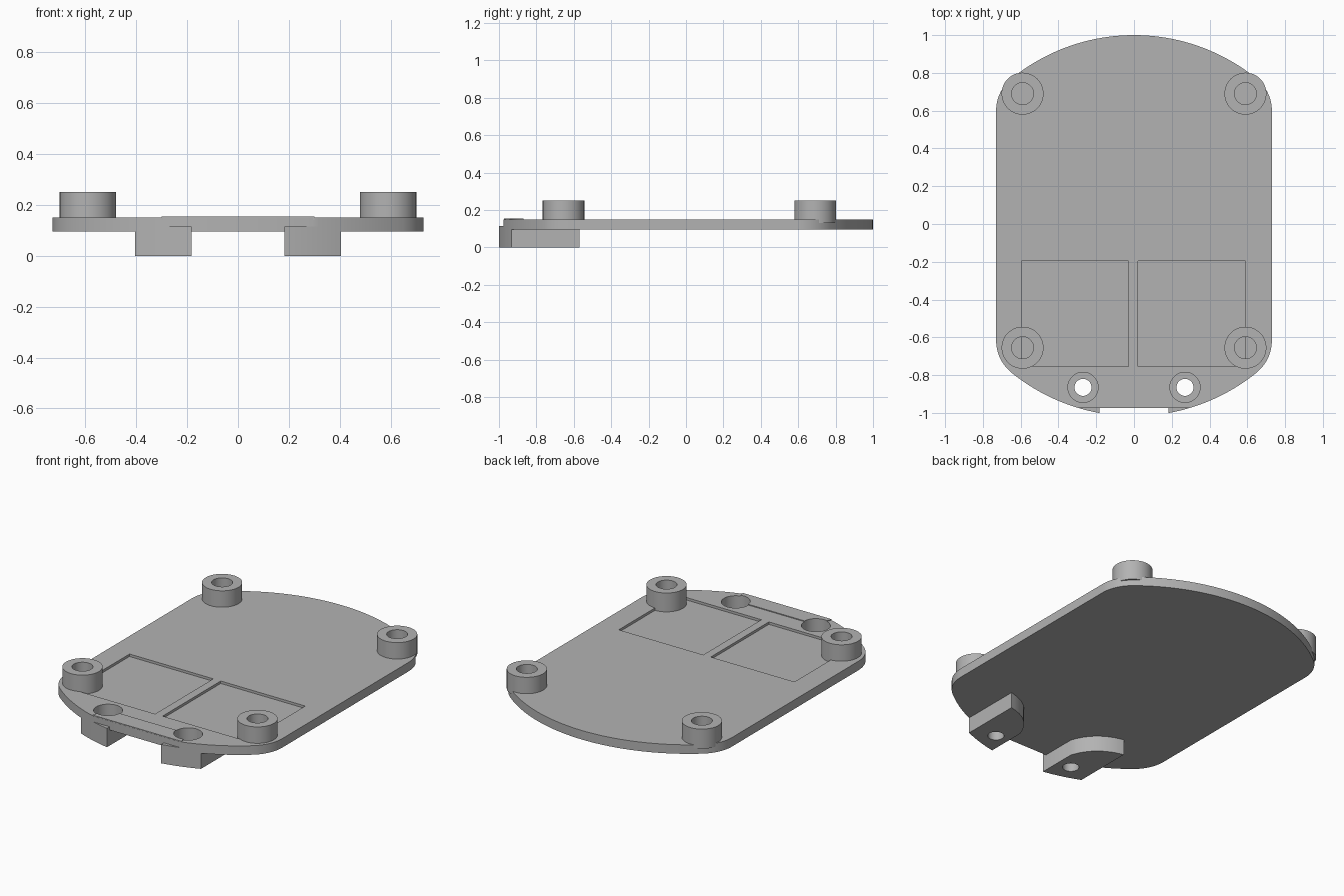
import bpy, bmesh
from math import sin, cos, pi, sqrt, radians, atan2

cube = bpy.data.objects.get("Cube")
if cube:
    bpy.data.objects.remove(cube, do_unlink=True)

grey = bpy.data.materials.new("plain_grey")
grey.use_nodes = True
grey.diffuse_color = (0.45, 0.45, 0.45, 1)
grey.node_tree.nodes["Principled BSDF"].inputs["Base Color"].default_value = (0.45, 0.45, 0.45, 1)


def prism(name, points, low, high):
    """Extrude a closed xy outline from low to high."""
    bm = bmesh.new()
    face = bm.faces.new([bm.verts.new((x, y, low)) for x, y in points])
    grown = bmesh.ops.extrude_face_region(bm, geom=[face])["geom"]
    for v in grown:
        if isinstance(v, bmesh.types.BMVert):
            v.co.z = high
    bmesh.ops.recalc_face_normals(bm, faces=bm.faces)
    mesh = bpy.data.meshes.new(name)
    bm.to_mesh(mesh)
    bm.free()
    mesh.materials.append(grey)
    obj = bpy.data.objects.new(name, mesh)
    bpy.context.collection.objects.link(obj)
    return obj


def arc(cx, cy, r, start, end, steps):
    return [(cx + r * cos(start + (end - start) * i / steps),
             cy + r * sin(start + (end - start) * i / steps)) for i in range(steps + 1)]


def circle(cx, cy, r):
    return arc(cx, cy, r, 0, 2 * pi, 64)[:-1]


def box(x0, x1, y0, y1):
    return [(x0, y0), (x1, y0), (x1, y1), (x0, y1)]


def cut(obj, points, low, high):
    """Subtract a prism and discard the cutter."""
    cutter = prism("cutter", points, low, high)
    cutter.hide_render = True
    mod = obj.modifiers.new("cut", "BOOLEAN")
    mod.operation, mod.solver, mod.object = "DIFFERENCE", "EXACT", cutter
    bpy.context.view_layer.objects.active = obj
    bpy.ops.object.modifier_apply(modifier=mod.name)
    bpy.data.objects.remove(cutter, do_unlink=True)


# Plate outline: two wide end arcs blended into straight sides
R, FILLET, HALF = 1.03, 0.218, 0.73
BACK, FRONT = -0.03, 0.013          # centres of the end arcs
blend = atan2(0.63, HALF - FILLET)
quarter = arc(HALF - FILLET, 0.63, FILLET, 0, blend, 14)[:-1] + arc(0, 0, R, blend, pi / 2, 24)
half = quarter + [(-x, y) for x, y in quarter[-2::-1]]
outline = [(x, y + BACK) for x, y in half] + [(-x, FRONT - y) for x, y in half]
BOTTOM, TOP = 0.095, 0.15
plate = prism("base_plate", outline, BOTTOM, TOP)
cut(plate, box(-1, 1, -1.2, -0.975), 0, 0.3)

# Shallow square pockets in the plate
for x0, x1 in ((-0.595, -0.03), (0.02, 0.59)):
    cut(plate, box(x0, x1, -0.755, -0.195), 0.135, 0.3)

# Thin raised strip at the front edge
strip = prism("front_strip", [(-0.3, -0.974), (0.3, -0.974), (0.27, -0.87), (-0.27, -0.87)],
              0.14, 0.155)

# Feet with a front following the plate and a curved back
IN, OUT = 0.183, 0.405
front_edge = [(x, FRONT - sqrt(R * R - x * x))
              for x in [IN + (OUT - IN) * i / 10 for i in range(11)]]
back_edge = []
for i in range(13):
    t = i / 12
    back_edge.append(tuple((1 - t) ** 2 * a + 2 * t * (1 - t) * b + t * t * c
                           for a, b, c in ((OUT, 0.235, IN), (-0.57, -0.605, -0.76))))
parts = [plate, strip]
for side, s in (("left", 1), ("right", -1)):
    foot = prism(side + "_foot", [(s * x, y) for x, y in front_edge + back_edge], 0, 0.115)
    parts.append(foot)
    # Counterbored screw hole
    for part in (plate, strip, foot):
        cut(part, circle(s * 0.27, -0.865, 0.08), 0.05, 0.3)
    cut(foot, circle(s * 0.27, -0.865, 0.045), -0.1, 0.2)

# Hollow standoffs at the corners
for side, s in (("left", 1), ("right", -1)):
    for end, y in (("back", 0.69), ("front", -0.655)):
        boss = prism(end + "_" + side + "_standoff", circle(s * 0.59, y, 0.111), 0.13, 0.25)
        cut(boss, circle(s * 0.59, y, 0.058), 0, 0.4)
        parts.append(boss)

# Smooth curved walls, sharp edges
bpy.ops.object.select_all(action="DESELECT")
for part in parts:
    part.select_set(True)
bpy.context.view_layer.objects.active = plate
bpy.ops.object.shade_smooth_by_angle(angle=radians(30))
